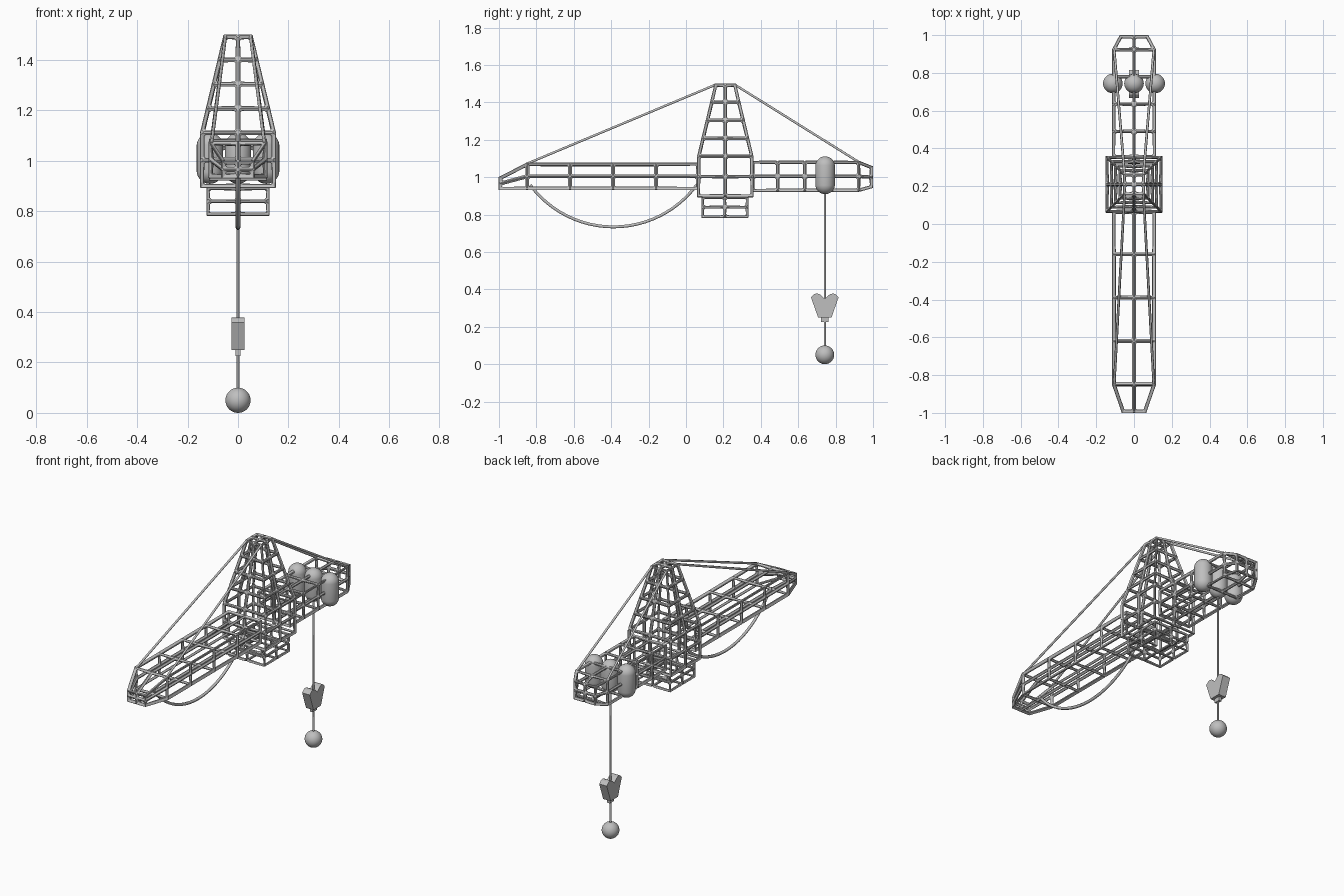
import bpy, bmesh, math
from mathutils import Vector

if "Cube" in bpy.data.objects:
    bpy.data.objects.remove(bpy.data.objects["Cube"])

steel = bpy.data.materials.new("steel grey")
steel.diffuse_color = (0.52, 0.52, 0.52, 1)
steel.use_nodes = True
steel.node_tree.nodes["Principled BSDF"].inputs["Base Color"].default_value = steel.diffuse_color


def finish(name, bm, smooth=False):
    bmesh.ops.recalc_face_normals(bm, faces=bm.faces)
    for f in bm.faces:
        f.smooth = smooth
    me = bpy.data.meshes.new(name)
    bm.to_mesh(me)
    bm.free()
    me.materials.append(steel)
    ob = bpy.data.objects.new(name, me)
    bpy.context.collection.objects.link(ob)
    return ob


RING = [(-1, -1), (0, -1), (1, -1), (1, 0), (1, 1), (0, 1), (-1, 1), (-1, 0)]


def lattice(name, sections, vertical, thick=0.025):
    """Loft of rectangles (position, half width, low, high) turned into a beam lattice."""
    bm = bmesh.new()
    rings = []

    def place(p, hw, lo, hi, u, v):
        w = (lo + hi) / 2 + v * (hi - lo) / 2
        return (u * hw, w, p) if vertical else (u * hw, p, w)

    for s in sections:
        rings.append([bm.verts.new(place(*s, u, v)) for u, v in RING])
    for a, b in zip(rings, rings[1:]):
        for i in range(8):
            j = (i + 1) % 8
            bm.faces.new((a[i], a[j], b[j], b[i]))
    # two by two panes on both ends
    for r, s in ((rings[0], sections[0]), (rings[-1], sections[-1])):
        c = bm.verts.new(place(*s, 0, 0))
        for i in range(1, 8, 2):
            bm.faces.new((c, r[i], r[(i + 1) % 8], r[(i + 2) % 8]))
    ob = finish(name, bm)
    wire = ob.modifiers.new("beams", 'WIREFRAME')
    wire.thickness = thick
    wire.offset = -0.7
    wire.use_even_offset = True
    bev = ob.modifiers.new("gussets", 'BEVEL')
    bev.width = 0.005
    bev.segments = 1
    bev.limit_method = 'ANGLE'
    bev.angle_limit = math.radians(40)
    return ob


def cable(name, points, radius):
    cu = bpy.data.curves.new(name, 'CURVE')
    cu.dimensions = '3D'
    cu.bevel_depth = radius
    cu.bevel_resolution = 1
    cu.use_fill_caps = True
    sp = cu.splines.new('POLY')
    sp.points.add(len(points) - 1)
    for p, co in zip(sp.points, points):
        p.co = (*co, 1)
    cu.materials.append(steel)
    ob = bpy.data.objects.new(name, cu)
    bpy.context.collection.objects.link(ob)
    return ob


def capsule(name, centre, radius, straight):
    bm = bmesh.new()
    bmesh.ops.create_uvsphere(bm, u_segments=32, v_segments=17, radius=radius)
    for v in bm.verts:
        v.co.z += math.copysign(straight / 2, v.co.z)
        v.co += Vector(centre)
    return finish(name, bm, True)


def prism(name, outline, half):
    """Outline in y, z pushed out along x."""
    bm = bmesh.new()
    face = bm.faces.new([bm.verts.new((-half, y, z)) for y, z in outline])
    out = bmesh.ops.extrude_face_region(bm, geom=[face])
    for v in out["geom"]:
        if isinstance(v, bmesh.types.BMVert):
            v.co.x += 2 * half
    return finish(name, bm)


# lattice arms, tower and cabin
lattice("front_arm", [(-1.0, 0.063, 0.932, 1.0)] +
        [(y, 0.115, 0.932, 1.077) for y in (-0.85, -0.62, -0.39, -0.16, 0.07)], False)
lattice("rear_arm", [(y, 0.115, 0.922, 1.087) for y in (0.35, 0.49, 0.635, 0.78, 0.925)] +
        [(1.0, 0.075, 0.943, 1.057)], False)
tower = [(0.893, 0.15, 0.06, 0.36), (1.003, 0.15, 0.06, 0.36)]
for i in range(5):
    t = i / 4
    half = 0.15 - 0.093 * t
    tower.append((1.113 + 0.387 * t, half, 0.21 - half, 0.21 + half))
lattice("tower", tower, True)
lattice("cabin_frame", [(z, 0.125, 0.083, 0.333) for z in (0.782, 0.84, 0.897)], True, 0.022)

# stay cables from the tower head to both arms
for s, side in ((-1, "left"), (1, "right")):
    cable("front_stay_" + side, [(s * 0.05, 0.16, 1.495), (s * 0.105, -0.855, 1.07)], 0.007)
    cable("rear_stay_" + side, [(s * 0.05, 0.26, 1.495), (s * 0.105, 0.925, 1.08)], 0.007)

# hanging loop under the front arm
R, cy, cz = 0.554, -0.388, 1.288
a0 = math.asin(0.445 / R)
cable("hanging_loop", [(0, cy + R * math.sin(a), cz - R * math.cos(a))
                       for a in (a0 * (i / 12 - 1) for i in range(25))], 0.009)

# counterweight tanks
for i, side in enumerate(("left", "middle", "right")):
    capsule("tank_" + side, ((i - 1) * 0.112, 0.744, 1.01), 0.052, 0.098)

# hoist rope, grab and ball
Y = 0.742
cable("hoist_rope", [(0, Y, 0.95), (0, Y, 0.06)], 0.006)
half_grab = [(0.0, 0.35), (0.026, 0.373), (0.042, 0.378), (0.056, 0.375), (0.074, 0.358), (0.036, 0.25)]
outline = [(Y + y, z) for y, z in half_grab] + [(Y - y, z) for y, z in half_grab[:0:-1]]
prism("grab", outline, 0.026)
prism("grab_collar", [(Y - 0.02, 0.225), (Y + 0.02, 0.225), (Y + 0.02, 0.252), (Y - 0.02, 0.252)], 0.009)
capsule("ball", (0, Y, 0.05), 0.05, 0)
